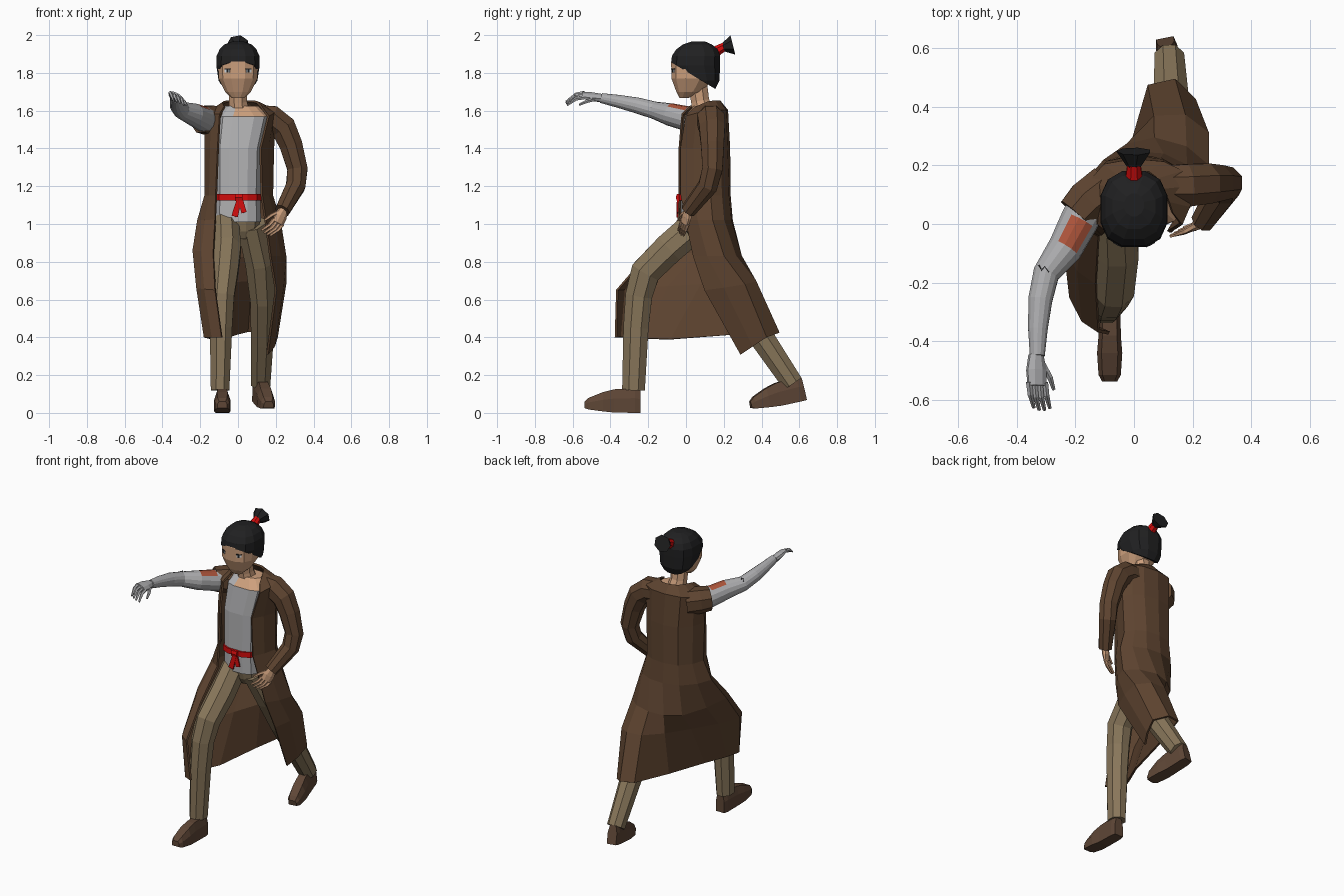
import bpy, bmesh, math
from mathutils import Vector, Matrix

if "Cube" in bpy.data.objects:
    bpy.data.objects.remove(bpy.data.objects["Cube"])

def material(name, r, g, b):
    lin = [((c / 255 + 0.055) / 1.055) ** 2.4 for c in (r, g, b)]
    m = bpy.data.materials.new(name)
    m.diffuse_color = (*lin, 1)
    m.use_nodes = True
    m.node_tree.nodes["Principled BSDF"].inputs["Base Color"].default_value = m.diffuse_color
    return m

SKIN = material("skin", 205, 160, 125)
HAIR = material("black_hair", 32, 32, 33)
COAT = material("brown_coat", 94, 68, 48)
SHIRT = material("grey_shirt", 178, 178, 180)
METAL = material("grey_metal", 172, 172, 174)
TROUSER = material("khaki_trousers", 136, 118, 90)
SHOE = material("brown_leather", 94, 70, 54)
RED = material("red_cloth", 212, 12, 12)
PATCH = material("rust_patch", 172, 84, 58)
WHITE = material("eye_white", 205, 215, 222)

def finish(name, bm, *mats):
    bmesh.ops.recalc_face_normals(bm, faces=bm.faces)
    me = bpy.data.meshes.new(name)
    bm.to_mesh(me)
    bm.free()
    ob = bpy.data.objects.new(name, me)
    bpy.context.collection.objects.link(ob)
    for m in mats:
        me.materials.append(m)
    return ob

def loft(rings, closed=True, caps=True):
    """Skin a list of equal-length point rings."""
    bm = bmesh.new()
    vs = [[bm.verts.new(p) for p in r] for r in rings]
    n = len(vs[0])
    for a, b in zip(vs, vs[1:]):
        for i in range(n if closed else n - 1):
            j = (i + 1) % n
            bm.faces.new((a[i], a[j], b[j], b[i]))
    if caps:
        bm.faces.new(vs[0])
        bm.faces.new(vs[-1])
    return bm

def level(z, cx, cy, rx, ry, n=12, e=2.5):
    """Horizontal superellipse ring with a flat front."""
    out = []
    for i in range(n):
        a = 2 * math.pi * (i + 0.5) / n
        c, s = math.cos(a), math.sin(a)
        out.append((cx + rx * math.copysign(abs(c) ** (2 / e), c),
                    cy + ry * math.copysign(abs(s) ** (2 / e), s), z))
    return out

def tube_bm(pts, n=8, side=(1, 0, 0)):
    """Tube through (x, y, z, r_side[, r_other]) points."""
    P = [Vector(p[:3]) for p in pts]
    rings = []
    for i, p in enumerate(P):
        t = Vector()
        if i:
            t += (p - P[i - 1]).normalized()
        if i < len(P) - 1:
            t += (P[i + 1] - p).normalized()
        t.normalize()
        u = Vector(side)
        u = (u - t * u.dot(t)).normalized()
        v = t.cross(u)
        ra, rb = pts[i][3], pts[i][-1]
        rings.append([p + u * ra * math.cos(2 * math.pi * (k + .5) / n)
                      + v * rb * math.sin(2 * math.pi * (k + .5) / n) for k in range(n)])
    return loft(rings)

def tube(name, mat, pts, n=8, side=(1, 0, 0)):
    return finish(name, tube_bm(pts, n, side), mat)

def plate(name, mat, loc, size, turn):
    bm = bmesh.new()
    bmesh.ops.create_cube(bm, size=1)
    bmesh.ops.scale(bm, vec=size, verts=bm.verts)
    bm.transform(Matrix.Translation(loc) @ Matrix.Rotation(math.radians(turn), 4, 'Z'))
    return finish(name, bm, mat)

# Head, neck and eyes
finish("head", loft([level(1.667, 0, -.01, .035, .025), level(1.70, 0, .015, .07, .068),
                     level(1.77, 0, .035, .106, .115), level(1.86, 0, .04, .109, .122),
                     level(1.90, 0, .045, .09, .10)]), SKIN)
tube("neck", SKIN, [(.01, .10, 1.56, .065), (0, .075, 1.65, .052), (0, .06, 1.75, .055)])
for s, tag in ((-1, "right"), (1, "left")):
    plate(tag + "_eye", WHITE, (s * .055, -.067, 1.81), (.03, .009, .014), s * 27)
    plate(tag + "_pupil", HAIR, (s * .054, -.0695, 1.811), (.012, .009, .018), s * 27)
    plate(tag + "_brow", HAIR, (s * .055, -.068, 1.821), (.034, .009, .004), s * 27)

# Hair cap cut along a slanted hairline, with tied topknot
bm = loft([level(1.70, 0, .09, .07, .06), level(1.76, 0, .075, .106, .105),
           level(1.84, 0, .05, .118, .134), level(1.89, 0, .053, .116, .131),
           level(1.925, 0, .058, .1, .112), level(1.95, 0, .06, .075, .08, e=2.2),
           level(1.965, 0, .065, .035, .04, e=2)])
bmesh.ops.bisect_plane(bm, geom=bm.verts[:] + bm.edges[:] + bm.faces[:],
                       plane_co=(0, -.085, 1.86), plane_no=(0, .13, .215), clear_inner=True)
bmesh.ops.holes_fill(bm, edges=[e for e in bm.edges if e.is_boundary])
finish("hair", bm, HAIR)
tube("hair_tie", RED, [(0, .13, 1.885, .04), (0, .165, 1.918, .03), (0, .205, 1.94, .024)])
tube("topknot", HAIR, [(0, .195, 1.935, .024, .022), (0, .248, 1.948, .06, .054)], 7, (1, 0, 0))

# Shirt body, bare at the neckline
bm = loft([level(1.01, 0, .09, .125, .118, e=3), level(1.14, 0, .09, .12, .12, e=3),
           level(1.40, .003, .09, .125, .12, e=3), level(1.57, .03, .09, .138, .1, e=3),
           level(1.625, .02, .1, .09, .06)])
for f in bm.faces:
    c = f.calc_center_median()
    f.material_index = int(c.z > 1.58 and c.x > -.01)
finish("shirt", bm, SHIRT, SKIN)
# Sash
finish("sash", loft([level(z, 0, .09, .126, .13, e=3) for z in (1.125, 1.16)]), RED)
tube("sash_knot", RED, [(-.015, -.042, 1.14, .022, .012), (.025, -.042, 1.14, .022, .012)], 6, (0, 0, 1))
tube("sash_tail_a", RED, [(.01, -.044, 1.14, .018, .006), (-.018, -.047, 1.04, .024, .006)], 4)
tube("sash_tail_b", RED, [(.01, -.042, 1.14, .018, .006), (.032, -.044, 1.06, .02, .006)], 4)

# Trousers
finish("trouser_seat", loft([level(.92, .01, .1, .08, .075), level(.96, .005, .09, .11, .09),
                             level(1.04, 0, .09, .118, .11)]), TROUSER)
tube("front_leg", TROUSER, [(-.065, .06, 1.0, .075, .09), (-.058, -.09, .87, .08, .088),
                            (-.07, -.215, .745, .076, .085), (-.085, -.25, .62, .07, .077),
                            (-.09, -.265, .45, .064, .072), (-.095, -.278, .12, .053, .065)])
tube("rear_leg", TROUSER, [(.07, .08, 1.0, .08, .09), (.115, .17, .8, .082, .09),
                           (.13, .27, .6, .07, .08), (.128, .41, .385, .064, .07),
                           (.12, .565, .155, .055, .06)])

# Shoes: (distance from heel, half width, low, high)
def shoe(name, matrix):
    rings = []
    for d, w, lo, hi in ((0, .03, 0, .12), (.03, .037, 0, .13), (.14, .038, .002, .125),
                         (.2, .043, .008, .11), (.275, .038, .018, .08), (.297, .026, .025, .06)):
        m = lo + (hi - lo) * .6
        rings.append([(-w, -d, lo), (w, -d, lo), (w, -d, m), (w * .65, -d, hi),
                      (-w * .65, -d, hi), (-w, -d, m)])
    bm = loft(rings)
    bm.transform(matrix)
    finish(name, bm, SHOE)

shoe("front_shoe", Matrix.Translation((-.083, -.24, 0)))
shoe("rear_shoe", Matrix.Translation((.105, .635, .068)) @ Matrix.Rotation(math.radians(11), 4, 'Z')
     @ Matrix.Rotation(math.radians(13), 4, 'X'))

# Long open coat: control rows run right front edge, right side, back, left side, left front edge
bodice = [
    [(-.07, .02, 1.62), (-.08, .08, 1.64), (-.05, .16, 1.65), (.05, .175, 1.65), (.1, .12, 1.645), (.13, .04, 1.61)],
    [(-.095, -.02, 1.58), (-.17, .07, 1.58), (-.1, .2, 1.60), (.1, .208, 1.60), (.2, .13, 1.60), (.16, 0, 1.57)],
    [(-.105, -.035, 1.4), (-.172, .06, 1.4), (-.09, .21, 1.4), (.1, .215, 1.4), (.185, .12, 1.4), (.118, -.027, 1.4)],
    [(-.115, -.035, 1.15), (-.172, .07, 1.15), (-.09, .21, 1.15), (.09, .222, 1.15), (.18, .13, 1.15), (.125, -.025, 1.15)],
]
skirt = [
    [(-.12, -.04, 1.02), (-.21, .04, 1.02), (-.1, .215, 1.02), (.1, .235, 1.02), (.22, .14, 1.02), (.145, 0, 1.02)],
    [(-.13, -.2, .84), (-.235, -.08, .86), (-.11, .2, .82), (.07, .29, .83), (.25, .2, .83), (.17, .04, .83)],
    [(-.12, -.365, .65), (-.215, -.25, .66), (-.09, .08, .68), (.07, .365, .70), (.25, .31, .68), (.2, .10, .65)],
    [(-.085, -.372, .40), (-.175, -.30, .40), (-.08, -.08, .39), (.05, .47, .43), (.205, .425, .40), (.155, .29, .31)],
]

def smooth(row):
    """Catmull-Rom midpoints between control points."""
    P = [Vector(p) for p in row]
    P = [P[0]] + P + [P[-1]]
    out = []
    for i in range(1, len(P) - 2):
        out += [P[i], (9 * (P[i] + P[i + 1]) - P[i - 1] - P[i + 2]) / 16]
    return out + [P[-2]]

coat = finish("coat", loft([smooth(r) for r in bodice + skirt], closed=False, caps=False), COAT)
mod = coat.modifiers.new("cloth", 'SOLIDIFY')
mod.thickness, mod.offset = .012, 0

# Sleeves
tube("short_sleeve", COAT, [(-.09, .125, 1.54, .085), (-.155, .075, 1.55, .083), (-.195, .03, 1.555, .076)],
     8, (0, 0, 1))
tube("long_sleeve", COAT, [(.11, .13, 1.56, .075), (.18, .132, 1.555, .078), (.24, .138, 1.51, .074),
                           (.28, .14, 1.42, .066), (.315, .14, 1.29, .058), (.305, .115, 1.2, .055),
                           (.235, .01, 1.07, .042)], 8, (0, 1, 0))

# Metal arm with a rust patch on top
bm = tube_bm([(-.15, .08, 1.545, .068), (-.188, .008, 1.557, .066), (-.236, -.085, 1.58, .06),
              (-.30, -.17, 1.603, .046), (-.32, -.26, 1.628, .042), (-.328, -.36, 1.65, .034),
              (-.33, -.45, 1.667, .026)], 14)
bmesh.ops.recalc_face_normals(bm, faces=bm.faces)
for f in bm.faces:
    f.material_index = int(-.08 < f.calc_center_median().y < 0 and f.normal.z > .65 and f.normal.x > -.4)
finish("metal_arm", bm, METAL, PATCH)
tube("elbow_seam", HAIR, [(-.325, -.14, 1.636, .003), (-.315, -.158, 1.644, .003),
                          (-.305, -.145, 1.645, .003), (-.29, -.165, 1.645, .003)], 4, (0, 0, 1))

# Hands
def hand(name, mat, wrist, direction, side, curl, k):
    w, d, c = Vector(wrist), Vector(direction).normalized() * k, Vector(curl).normalized() * k
    s = Vector(side)
    s = (s - d * s.dot(d) / k ** 2).normalized()
    def finger(tag, *pts):
        tube(name + tag, mat, [(*p, r) for p, r in zip(pts, (.011, .01, .006))], 5, s + d * .01)
    tube(name + "_palm", mat, [(*w, .026, .022), (*(w + d * .045), .038, .02),
                               (*(w + d * .09), .036, .014)], 8, s)
    for i in range(4):
        a = w + d * .08 + s * (i * .02 - .03)
        b = a + d * (.045 - .006 * abs(i - 1.5)) + c * .012
        finger("_finger_%d" % i, a, b, b + d * .038 + c * .034)
    a = w + d * .03 + s * .025
    b = a + d * .035 + s * .022 + c * .008
    finger("_thumb", a, b, b + d * .035 + s * .006 + c * .02)

hand("metal_hand", METAL, (-.335, -.445, 1.666), (.04, -1, .16), (1, 0, -.45), (.25, 0, -1), 1.2)
hand("left_hand", SKIN, (.24, .015, 1.075), (-.38, -.28, -.9), (-.8, -.5, .3), (-1, -.1, 0), .9)
